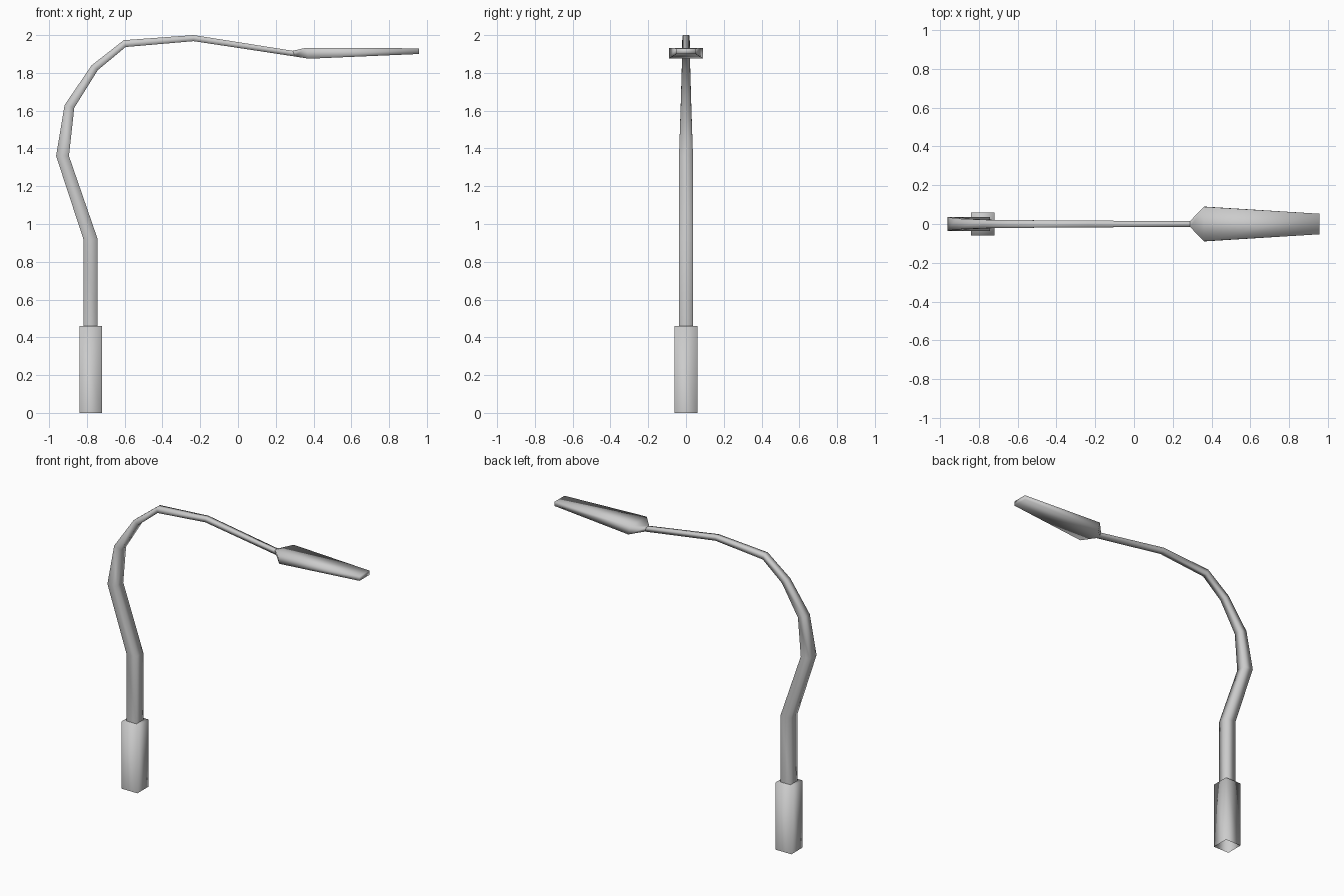
import bpy, bmesh

cube = bpy.data.objects.get("Cube")
if cube:
    bpy.data.objects.remove(cube, do_unlink=True)

grey = bpy.data.materials.new("light_grey_metal")
grey.use_nodes = True
colour = (0.6, 0.6, 0.6, 1)
grey.diffuse_color = colour
grey.node_tree.nodes["Principled BSDF"].inputs["Base Color"].default_value = colour


def loft(name, rings, cap_start=False, cap_end=False):
    """Join four-sided rings: (outer x, z), (inner x, z), half width in y."""
    bm = bmesh.new()
    loops = []
    for (ox, oz), (ix, iz), w in rings:
        corners = [(ox, -w, oz), (ox, w, oz), (ix, w, iz), (ix, -w, iz)]
        loops.append([bm.verts.new(c) for c in corners])
    for a, b in zip(loops, loops[1:]):
        for i in range(4):
            j = (i + 1) % 4
            bm.faces.new((a[i], a[j], b[j], b[i]))
    if cap_start:
        bm.faces.new(loops[0])
    if cap_end:
        bm.faces.new(loops[-1])
    bmesh.ops.recalc_face_normals(bm, faces=bm.faces)
    # outer side of the first segment must face away from the inner side
    bm.faces.ensure_lookup_table()
    first = bm.faces[0]
    outward = loops[0][0].co - loops[0][3].co
    if first.normal.dot(outward) < 0:
        bmesh.ops.reverse_faces(bm, faces=bm.faces)
    mesh = bpy.data.meshes.new(name)
    bm.to_mesh(mesh)
    bm.free()
    mesh.materials.append(grey)
    mesh.shade_smooth()
    obj = bpy.data.objects.new(name, mesh)
    bpy.context.collection.objects.link(obj)
    return obj


# Square foot sleeve, open underneath
loft("base_sleeve", [
    ((-0.84, 0), (-0.72, 0), 0.06),
    ((-0.84, 0.46), (-0.72, 0.46), 0.06),
], cap_end=True)

# Bent, tapering square pole
neck = ((0.29, 1.917), (0.30, 1.887), 0.016)
loft("curved_pole", [
    ((-0.817, 0.46), (-0.743, 0.46), 0.037),
    ((-0.817, 0.915), (-0.743, 0.92), 0.037),
    ((-0.963, 1.36), (-0.895, 1.36), 0.037),
    ((-0.918, 1.63), (-0.867, 1.615), 0.028),
    ((-0.775, 1.84), (-0.742, 1.815), 0.022),
    ((-0.605, 1.973), (-0.595, 1.937), 0.02),
    ((-0.235, 2.0), (-0.235, 1.968), 0.017),
    neck,
])

# Flat flared lamp head
loft("lamp_head", [
    neck,
    ((0.36, 1.933), (0.375, 1.875), 0.089),
    ((0.957, 1.93), (0.957, 1.90), 0.053),
], cap_end=True)
